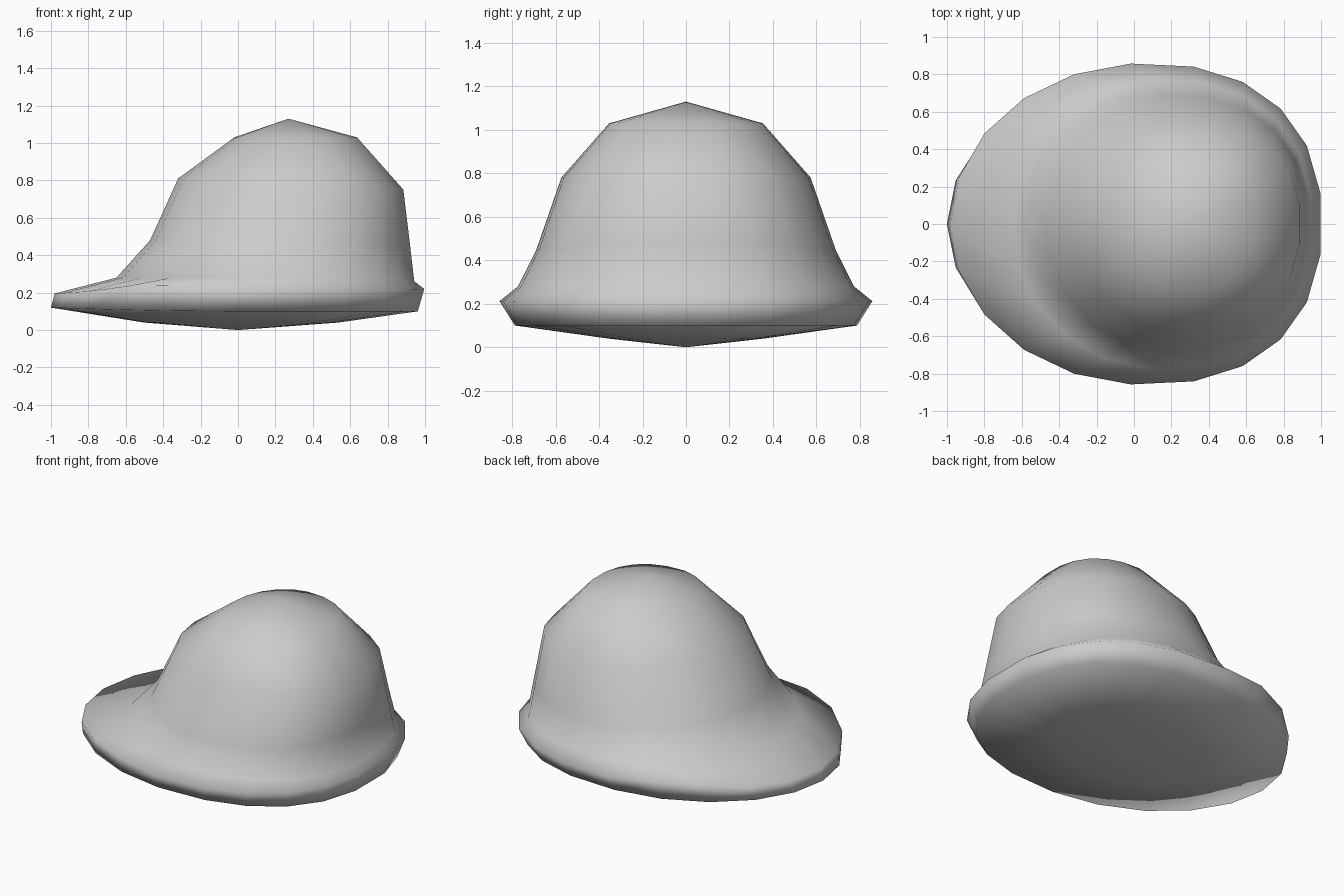
import bpy, bmesh
from math import sin, cos, pi, exp

if "Cube" in bpy.data.objects:
    bpy.data.objects.remove(bpy.data.objects["Cube"])

SIDES = 21

# rings from underside to crown: x min, x max, widest x, half depth, z left, z side, z right, lip lift
RINGS = [
    (-0.50, 0.54, 0.00, 0.36, 0.04, 0.04, 0.04, 0.0),
    (-1.00, 0.97, 0.05, 0.79, 0.12, 0.10, 0.10, 0.0),
    (-0.98, 1.005, 0.06, 0.86, 0.195, 0.21, 0.22, 0.04),
    (-0.65, 0.95, 0.14, 0.775, 0.28, 0.28, 0.26, 0.0),
    (-0.47, 0.925, 0.20, 0.69, 0.48, 0.45, 0.47, 0.0),
    (-0.32, 0.89, 0.26, 0.575, 0.81, 0.78, 0.75, 0.0),
    (-0.02, 0.64, 0.28, 0.355, 1.03, 1.03, 1.03, 0.0),
]


def ring(bm, x0, x1, xc, d, zl, zs, zr, lift):
    """Egg-shaped loop, a little squarer on the right."""
    verts = []
    for i in range(SIDES):
        a = pi + 2 * pi * i / SIDES
        c, s = cos(a), sin(a)
        p = 0.86 if c > 0 else 1.0
        ux = abs(c) ** p
        uy = abs(s) ** p * (1 if s > 0 else -1)
        x = xc + ux * ((x1 - xc) if c > 0 else (x0 - xc))
        z = zs + ((zr if c > 0 else zl) - zs) * c * c
        z += lift * exp(-((c + 0.5) / 0.25) ** 2)
        verts.append(bm.verts.new((x, d * uy, z)))
    return verts


bm = bmesh.new()
loops = [ring(bm, *r) for r in RINGS]
# walls between neighbouring loops
for lo, hi in zip(loops, loops[1:]):
    for i in range(SIDES):
        j = (i + 1) % SIDES
        bm.faces.new((lo[i], lo[j], hi[j], hi[i]))
# underside point and crown tip
for loop, co in ((loops[0], (0, 0, 0)), (loops[-1], (0.27, 0, 1.13))):
    tip = bm.verts.new(co)
    for i in range(SIDES):
        bm.faces.new((loop[i], loop[(i + 1) % SIDES], tip))
bmesh.ops.recalc_face_normals(bm, faces=bm.faces)
for f in bm.faces:
    f.smooth = True

mesh = bpy.data.meshes.new("brimmed_dome")
bm.to_mesh(mesh)
bm.free()
obj = bpy.data.objects.new("brimmed_dome", mesh)
bpy.context.collection.objects.link(obj)
